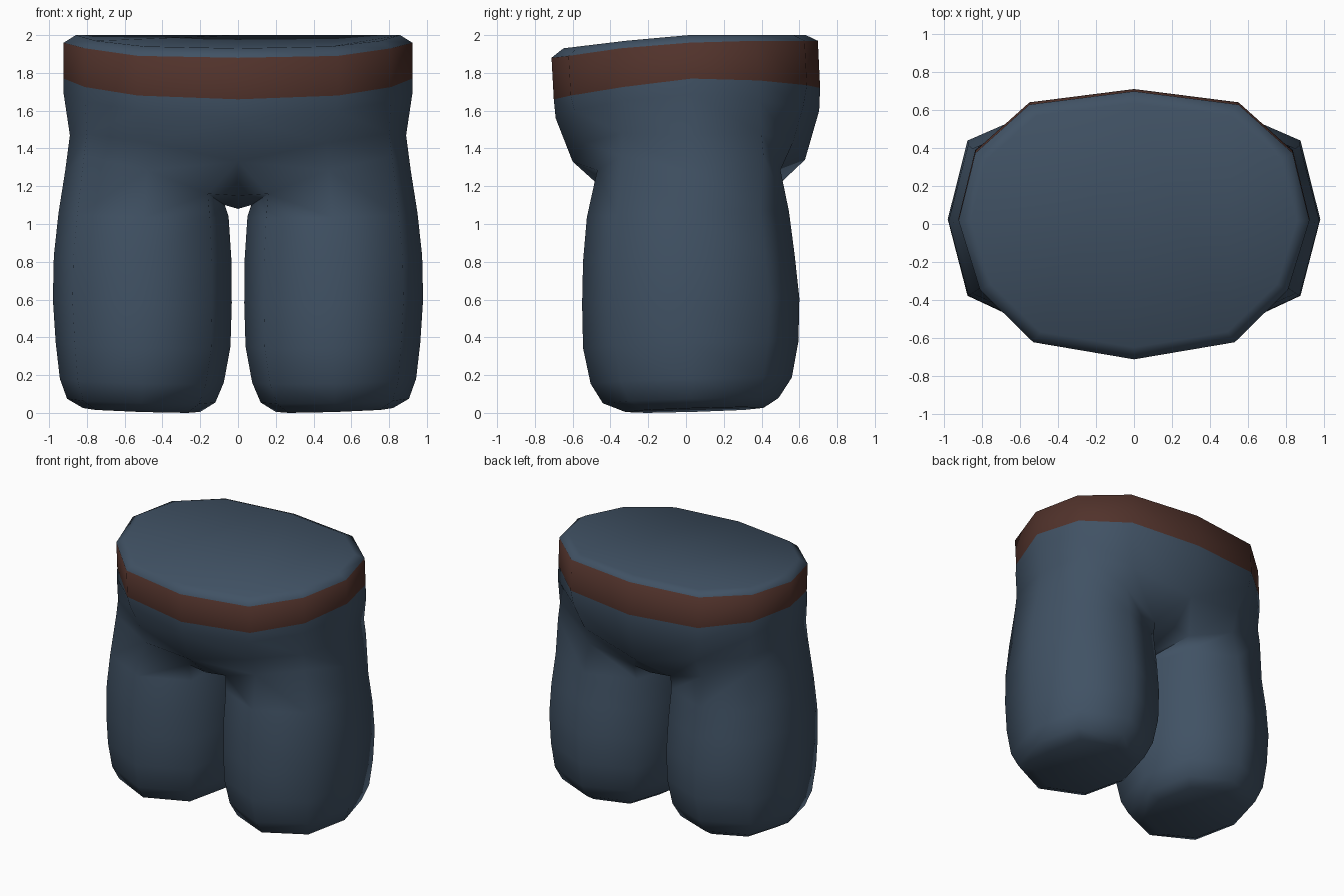
import bpy, bmesh, math

if "Cube" in bpy.data.objects:
    bpy.data.objects.remove(bpy.data.objects["Cube"])


def material(name, rgb):
    m = bpy.data.materials.new(name)
    m.diffuse_color = (*rgb, 1)
    m.use_nodes = True
    m.node_tree.nodes["Principled BSDF"].inputs["Base Color"].default_value = m.diffuse_color
    return m


bm = bmesh.new()


def ring(points):
    return [bm.verts.new(p) for p in points]


def bridge(a, b, closed=False, mat=0):
    n = len(a)
    for i in range(n if closed else n - 1):
        j = (i + 1) % n
        f = bm.faces.new((a[i], a[j], b[j], b[i]))
        f.material_index = mat


# Waist outline, right half, from front centre round to back centre
waist = [(0, -.70), (.53, -.61), (.81, -.335), (.923, .03), (.835, .385), (.55, .64), (0, .71)]
top_z = [1.93, 1.94, 1.97, 2.0, 2.0, 2.0, 2.0]
belt_top = [1.88, 1.89, 1.93, 1.96, 1.97, 1.97, 1.97]
belt_low = [1.66, 1.68, 1.725, 1.77, 1.76, 1.735, 1.72]

cap = ring([(x * .93, y * .91 - .012, z) for (x, y), z in zip(waist, top_z)])
upper = ring([(x, y - .012, z) for (x, y), z in zip(waist, belt_top)])
lower = ring([(x, y, z) for (x, y), z in zip(waist, belt_low)])

# Hips, sagging to a bowl between the legs
hip = ring([(0, -.69, 1.56), (.52, -.59, 1.60), (.81, -.34, 1.65), (.923, .03, 1.69),
            (.835, .39, 1.65), (.54, .62, 1.62), (0, .705, 1.60)])
bulge = ring([(0, -.60, 1.33), (.47, -.535, 1.43), (.80, -.34, 1.48), (.89, .03, 1.47),
              (.81, .40, 1.48), (.48, .565, 1.43), (0, .63, 1.34)])
# Top of the leg: seven points match the hip half-ring, the eighth is the inner side
thigh = ring([(.16, -.38, 1.16), (.48, -.47, 1.285), (.815, -.34, 1.36), (.915, .03, 1.28),
              (.82, .41, 1.36), (.49, .50, 1.285), (.16, .42, 1.17), (.07, .03, 1.10)])

bm.faces.new(cap)
bridge(cap, upper)
bridge(upper, lower, mat=1)
bridge(lower, hip)
bridge(hip, bulge)
bridge(bulge, thigh[:7])

# Crotch strip between the legs
p0, p1, p2 = ring([(0, -.40, 1.15), (0, .02, 1.08), (0, .45, 1.17)])
bm.faces.new((bulge[0], thigh[0], p0))
bm.faces.new((p0, thigh[0], thigh[7], p1))
bm.faces.new((p1, thigh[7], thigh[6], p2))
bm.faces.new((p2, thigh[6], bulge[6]))

# Leg: height, inner x, outer x, front y, back y
sections = [(1.05, .05, .95, -.525, .545), (.82, .035, .975, -.545, .575),
            (.59, .033, .98, -.55, .60), (.36, .04, .965, -.545, .595),
            (.17, .075, .943, -.505, .56), (.07, .12, .905, -.44, .49),
            (.02, .20, .82, -.32, .41)]
unit = [(-.78, -.70), (0, -1), (.78, -.70), (1, 0), (.78, .72), (0, 1), (-.78, .72), (-1, 0)]
prev = thigh
for z, xi, xo, yf, yb in sections:
    cx, rx, cy, ry = (xi + xo) / 2, (xo - xi) / 2, (yf + yb) / 2, (yb - yf) / 2
    cur = ring([(cx + u * rx, cy + v * ry,
                 z + .03 * (cy + v * ry) + .01 * u) for u, v in unit])
    bridge(prev, cur, closed=True)
    prev = cur
bm.faces.new(prev)

# Mirror to the left half and weld the seam
bmesh.ops.mirror(bm, geom=bm.verts[:] + bm.edges[:] + bm.faces[:], axis='X', merge_dist=.0005)
bmesh.ops.remove_doubles(bm, verts=bm.verts[:], dist=.0005)
bmesh.ops.recalc_face_normals(bm, faces=bm.faces[:])
low = min(v.co.z for v in bm.verts)
for v in bm.verts:
    if v.co.z < .1:
        v.co.z -= low

mesh = bpy.data.meshes.new("trousers")
bm.to_mesh(mesh)
bm.free()
mesh.materials.append(material("slate blue cloth", (.052, .084, .128)))
mesh.materials.append(material("brown belt", (.082, .032, .024)))
obj = bpy.data.objects.new("trousers", mesh)
bpy.context.collection.objects.link(obj)
bpy.context.view_layer.objects.active = obj
obj.select_set(True)
bpy.ops.object.shade_smooth_by_angle(angle=math.radians(75))
